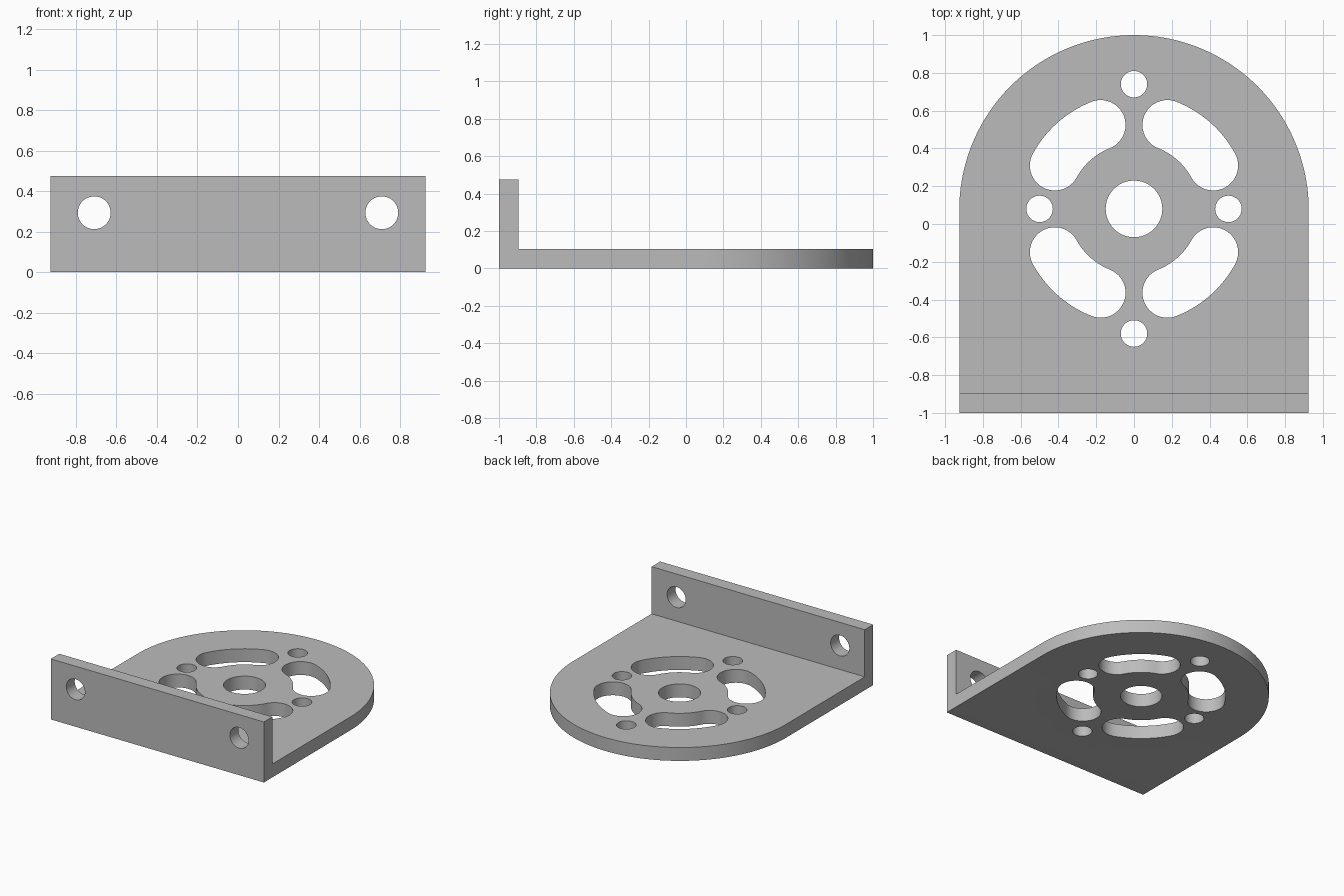
import bpy, bmesh
from math import sin, cos, pi, radians
from mathutils import Matrix

if "Cube" in bpy.data.objects:
    bpy.data.objects.remove(bpy.data.objects["Cube"])

HALF_WIDTH, THICK, WALL_HEIGHT = 0.925, 0.105, 0.475
ARC_Y, HUB_Y = 0.075, 0.08

metal = bpy.data.materials.new("grey metal")
metal.use_nodes = True
colour = (0.5, 0.5, 0.5, 1)
metal.diffuse_color = colour
metal.node_tree.nodes["Principled BSDF"].inputs["Base Color"].default_value = colour


def arc(cx, cy, r, start, end, steps):
    angles = [start + (end - start) * i / steps for i in range(steps + 1)]
    return [(cx + r * cos(a), cy + r * sin(a)) for a in angles]


def circle(cx, cy, r, steps=48):
    return arc(cx, cy, r, 0, 2 * pi, steps)[:-1]


def curved_slot(mid, spread, radius, half):
    """Rounded slot that follows an arc around the hub."""
    a, b = mid - spread, mid + spread
    outer = arc(0, HUB_Y, radius + half, a, b, 16)
    inner = arc(0, HUB_Y, radius - half, b, a, 16)
    cap_b = arc(radius * cos(b), HUB_Y + radius * sin(b), half, b, b + pi, 24)
    cap_a = arc(radius * cos(a), HUB_Y + radius * sin(a), half, a + pi, a + 2 * pi, 24)
    return outer + cap_b[1:-1] + inner + cap_a[1:-1]


def sheet(name, outlines, matrix):
    """Flat sheet with holes, THICK deep, centred on its own plane."""
    curve = bpy.data.curves.new(name + " outline", "CURVE")
    curve.dimensions = "2D"
    curve.fill_mode = "BOTH"
    curve.extrude = THICK / 2
    for points in outlines:
        spline = curve.splines.new("POLY")
        spline.points.add(len(points) - 1)
        for p, (x, y) in zip(spline.points, points):
            p.co = (x, y, 0, 1)
        spline.use_cyclic_u = True
    helper = bpy.data.objects.new(name + " outline", curve)
    bpy.context.collection.objects.link(helper)
    graph = bpy.context.evaluated_depsgraph_get()
    mesh = bpy.data.meshes.new_from_object(helper.evaluated_get(graph))
    bpy.data.objects.remove(helper)
    bm = bmesh.new()
    bm.from_mesh(mesh)
    bmesh.ops.remove_doubles(bm, verts=bm.verts, dist=0.0001)
    bm.transform(matrix)
    bmesh.ops.recalc_face_normals(bm, faces=bm.faces)
    bm.to_mesh(mesh)
    bm.free()
    mesh.materials.clear()
    mesh.materials.append(metal)
    obj = bpy.data.objects.new(name, mesh)
    bpy.context.collection.objects.link(obj)
    return obj


# Base plate: round back, hub hole, four bolt holes and four curved slots
base = [(-HALF_WIDTH, -1), (HALF_WIDTH, -1)] + arc(0, ARC_Y, HALF_WIDTH, 0, pi, 96)
holes = [circle(0, HUB_Y, 0.15)]
for side in (-1, 1):
    holes.append(circle(side * 0.5, HUB_Y, 0.07))
    holes.append(circle(0, HUB_Y + side * 0.66, 0.07))
for mid in (48.5, 131.5, 228.5, 311.5):
    holes.append(curved_slot(radians(mid), radians(19.8), 0.478, 0.132))
plate = sheet("mounting_bracket", [base] + holes, Matrix.Translation((0, 0, THICK / 2)))

# Upright flange along the front, with two screw holes
flange_outline = [(-HALF_WIDTH, 0), (HALF_WIDTH, 0),
                  (HALF_WIDTH, WALL_HEIGHT), (-HALF_WIDTH, WALL_HEIGHT)]
screws = [circle(side * 0.71, 0.293, 0.081) for side in (-1, 1)]
upright = Matrix.Translation((0, -1 + THICK / 2, 0)) @ Matrix.Rotation(pi / 2, 4, "X")
flange = sheet("front_flange", [flange_outline] + screws, upright)

# Fuse the flange and the plate into one bracket
fuse = plate.modifiers.new("fuse flange", "BOOLEAN")
fuse.operation = "UNION"
fuse.solver = "EXACT"
fuse.object = flange
bpy.ops.object.select_all(action="DESELECT")
plate.select_set(True)
bpy.context.view_layer.objects.active = plate
bpy.ops.object.modifier_apply(modifier=fuse.name)
bpy.data.objects.remove(flange)
bpy.ops.object.shade_smooth_by_angle(angle=radians(30))
